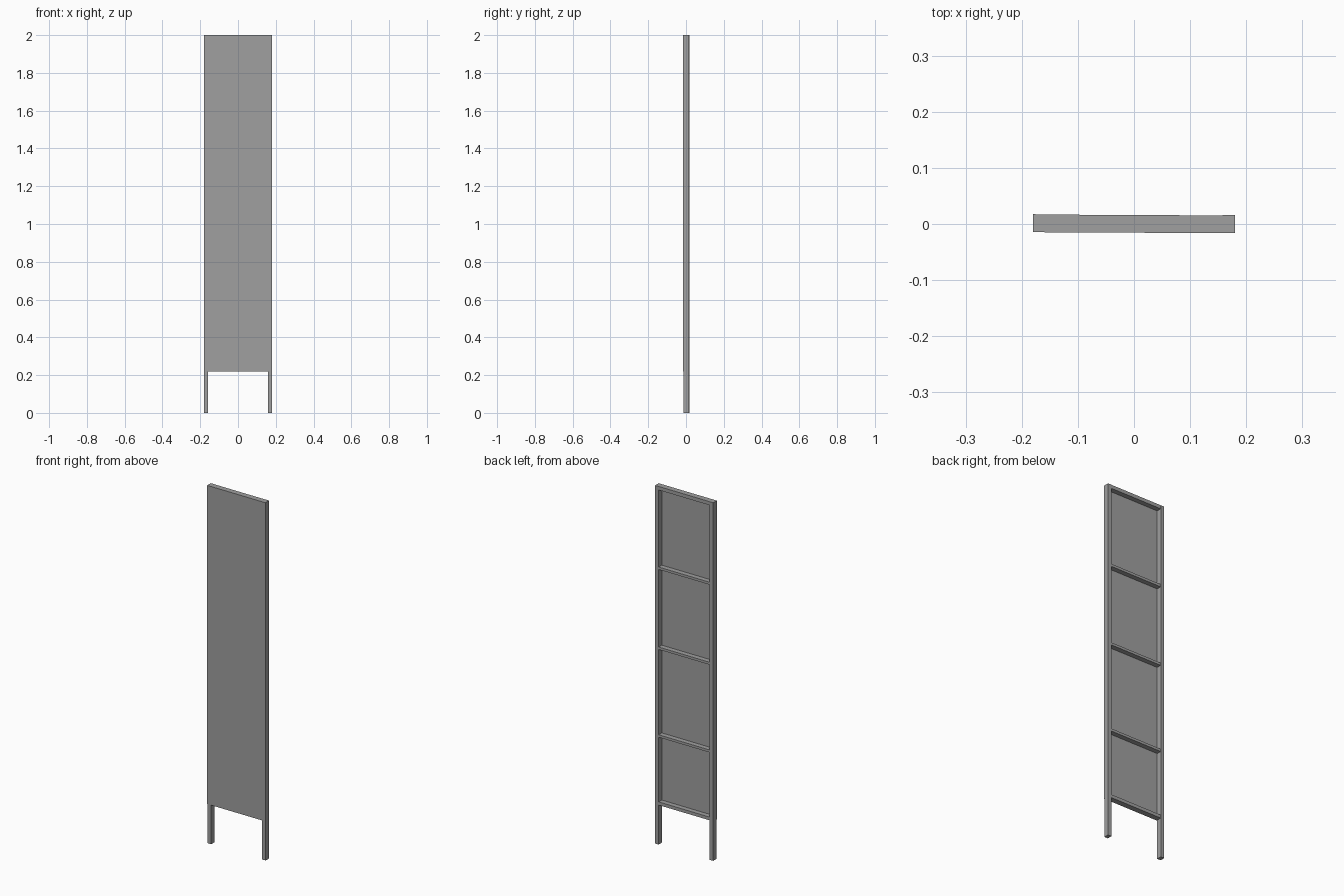
import bpy
import math
from mathutils import Matrix

cube = bpy.data.objects.get("Cube")
if cube:
    bpy.data.objects.remove(cube, do_unlink=True)

# Single plain grey finish
grey = bpy.data.materials.new("plain grey")
grey.use_nodes = True
colour = (0.35, 0.35, 0.35, 1)
grey.diffuse_color = colour
grey.node_tree.nodes["Principled BSDF"].inputs["Base Color"].default_value = colour

YAW = Matrix.Rotation(-0.005, 4, 'Z')  # the frame sits very slightly turned
HALF = 0.18
HEIGHT = 2.0
POST = 0.022
FRONT = -0.0155
BACK = 0.0165
SHEET = 0.004
PANEL_BOTTOM = 0.22


def box(name, x, y, z):
    """Box spanning the given (low, high) ranges."""
    spans = (x, y, z)
    bpy.ops.mesh.primitive_cube_add(size=1)
    obj = bpy.context.object
    obj.name = name
    centre = Matrix.Translation([(a + b) / 2 for a, b in spans])
    scale = Matrix.Diagonal([b - a for a, b in spans] + [1])
    obj.data.transform(YAW @ centre @ scale)
    obj.data.materials.append(grey)
    return obj


# Thin sheet covering the front
box("front_panel", (-HALF, HALF), (FRONT, FRONT + SHEET), (PANEL_BOTTOM, HEIGHT))

# Side posts, running down past the sheet as legs
inner = HALF - POST
for side, low, high in (("right", -HALF, -inner), ("left", inner, HALF)):
    box(side + "_post", (low, high), (FRONT + SHEET, BACK), (0, HEIGHT))

# Cross rails behind the sheet: name, top height, thickness
rails = (
    ("top_rail", HEIGHT, 0.02),
    ("upper_rail", 1.55, 0.014),
    ("middle_rail", 1.103, 0.014),
    ("lower_rail", 0.613, 0.014),
    ("bottom_rail", PANEL_BOTTOM + 0.018, 0.018),
)
for name, top, thick in rails:
    box(name, (-inner, inner), (FRONT + SHEET, BACK - 0.0005), (top - thick, top))
